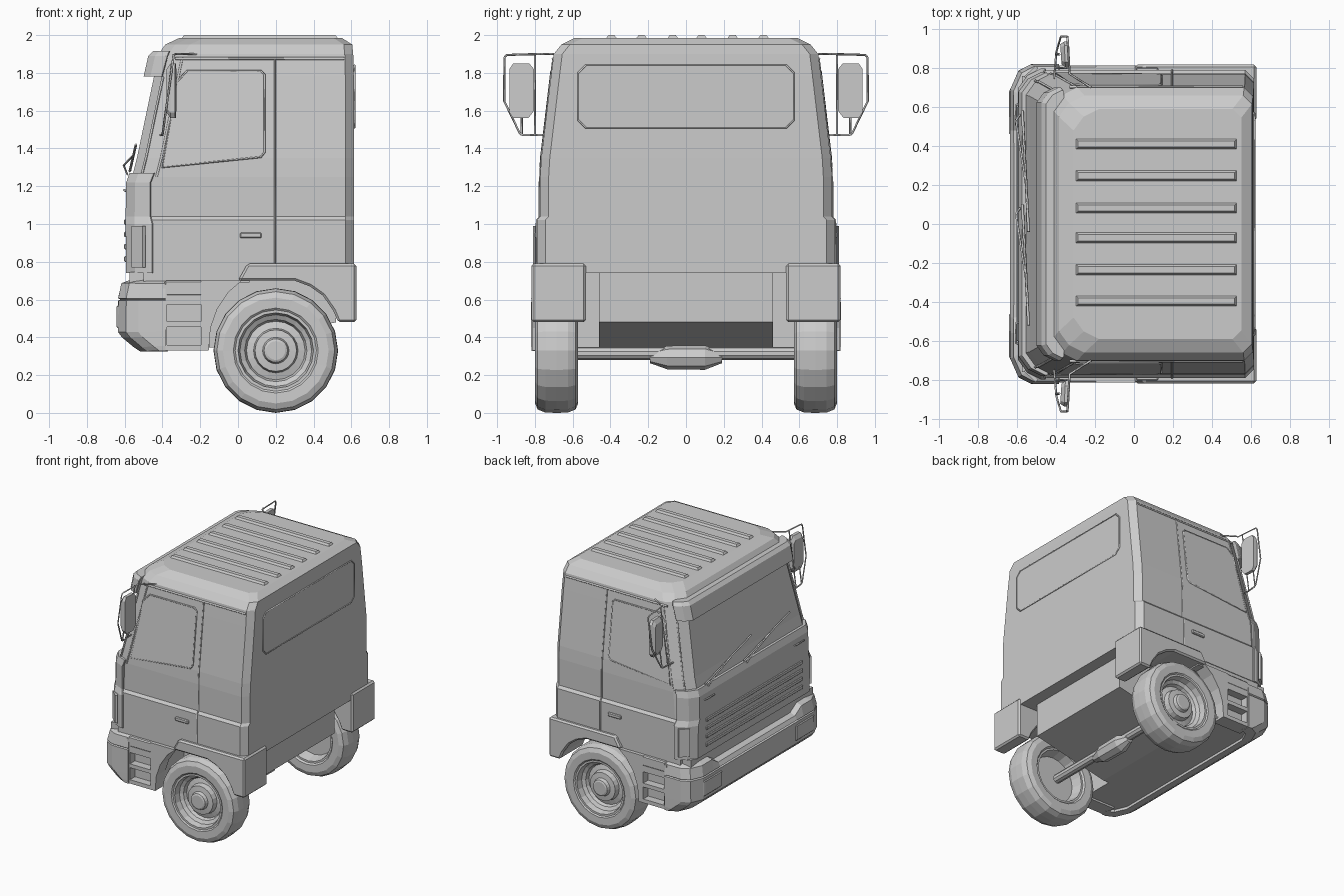
import bpy, bmesh, math
from mathutils import Vector


def mesh(name, verts, faces, mirror=False, bevel=0, solid=0):
    me = bpy.data.meshes.new(name)
    me.from_pydata([tuple(v) for v in verts], [], faces)
    bm = bmesh.new()
    bm.from_mesh(me)
    bmesh.ops.recalc_face_normals(bm, faces=bm.faces)
    bm.to_mesh(me)
    bm.free()
    ob = bpy.data.objects.new(name, me)
    bpy.context.collection.objects.link(ob)
    if solid:
        m = ob.modifiers.new("Solid", 'SOLIDIFY')
        m.thickness, m.offset = solid, 0
    if bevel:
        m = ob.modifiers.new("Bevel", 'BEVEL')
        m.width, m.segments = bevel, 1
    if mirror:
        m = ob.modifiers.new("Mirror", 'MIRROR')
        m.use_axis = (False, True, False)
        m.use_mirror_merge = False
    return ob


def loft(name, rings, closed=True, caps=True, skip=(), **kw):
    n = len(rings[0])
    verts = [v for r in rings for v in r]
    faces = []
    for i in range(len(rings) - 1):
        for j in range(n if closed else n - 1):
            if (i, j) not in skip:
                k = (j + 1) % n
                faces.append((i*n + j, i*n + k, (i+1)*n + k, (i+1)*n + j))
    if caps:
        faces += [tuple(range(n)), tuple(range(len(verts) - n, len(verts)))]
    return mesh(name, verts, faces, **kw)


def box(name, x, y, z, **kw):
    return loft(name, [[(x[0], y[0], h), (x[1], y[0], h), (x[1], y[1], h), (x[0], y[1], h)] for h in z], **kw)


def plate(name, pts, y0, y1, **kw):
    """Side profile in x,z extruded along y."""
    return loft(name, [[(x, y, z) for x, z in pts] for y in (y0, y1)], **kw)


def lathe(name, profile, cx, cy, cz, n, **kw):
    """Profile of (radius, offset) turned about the y direction."""
    rings = [[(cx + r*math.sin(2*math.pi*k/n), cy + o, cz - r*math.cos(2*math.pi*k/n)) for k in range(n)]
             for r, o in profile]
    return loft(name, rings, **kw)


def tube(name, pts, r=0.005, cyclic=False, both=True):
    for s in ((1, -1) if both else (1,)):
        cu = bpy.data.curves.new(name, 'CURVE')
        cu.dimensions, cu.bevel_depth, cu.bevel_resolution = '3D', r, 0
        cu.use_fill_caps = True
        sp = cu.splines.new('POLY')
        sp.points.add(len(pts) - 1)
        for p, (x, y, z) in zip(sp.points, pts):
            p.co = (x, y*s, z, 1)
        sp.use_cyclic_u = cyclic
        bpy.context.collection.objects.link(bpy.data.objects.new(name, cu))


def ring(z, xf, xb, hy, cf=0.13, cb=0.045):
    """Plan outline with rounded front corners and chamfered back corners."""
    half = [(xf, hy - cf*0.85), (xf + cf*0.4, hy - cf*0.3), (xf + cf, hy), (xb - cb, hy), (xb, hy - cb)]
    return [(x, y, z) for x, y in half] + [(x, -y, z) for x, y in reversed(half)]


# Cab shell
SECTIONS = [(0.74, -0.575, 0.615, 0.79), (1.02, -0.575, 0.615, 0.79), (1.04, -0.575, 0.615, 0.772),
            (1.25, -0.56, 0.615, 0.772), (1.35, -0.535, 0.615, 0.766), (1.78, -0.445, 0.613, 0.715),
            (1.90, -0.42, 0.61, 0.70), (1.95, -0.385, 0.605, 0.66), (1.985, -0.31, 0.55, 0.59)]
loft("cab_shell", [ring(*s) for s in SECTIONS])


def at(z, col):
    for a, b in zip(SECTIONS, SECTIONS[1:]):
        if a[0] <= z <= b[0]:
            return a[col] + (b[col] - a[col])*(z - a[0])/(b[0] - a[0])


def side(x, z, off=0.0):
    return (x, at(z, 3) + off, z)


# Front mask and sun visor
loft("front_mask", [ring(z, xf, xb, hy, 0.12, 0.005) for z, xf, xb, hy in
     [(0.74, -0.592, -0.45, 0.798), (1.0, -0.595, -0.45, 0.798), (1.04, -0.595, -0.46, 0.78),
      (1.22, -0.592, -0.46, 0.78), (1.27, -0.575, -0.44, 0.775)]])
loft("sun_visor", [ring(1.78, -0.50, -0.40, 0.70, 0.09, 0.005), ring(1.89, -0.475, -0.37, 0.70, 0.09, 0.005),
                   ring(1.915, -0.45, -0.36, 0.685, 0.08, 0.005)])

# Grille bars, corner deflectors, grab handles
for z in (0.80, 0.865, 0.93, 0.995):
    box("grille_bar", (-0.603, -0.58), (-0.6, 0.6), (z, z + 0.03), bevel=0.005)
loft("corner_deflector", [[(-0.565, 0.755, z), (-0.505, 0.81, z), (-0.49, 0.80, z), (-0.54, 0.74, z)]
                          for z in (0.77, 0.99)], mirror=True)
tube("front_handle", [(-0.58, 0.50, 1.17), (-0.605, 0.51, 1.18), (-0.605, 0.61, 1.18), (-0.58, 0.62, 1.17)], 0.006)

# Windshield frame and wipers
tube("windshield_trim", [(at(z, 1) + 0.048, at(z, 3) - 0.037, z) for z in (1.27, 1.35, 1.78)], 0.007)
tube("pillar_trim", [side(at(z, 1) + 0.13, z, -0.002) for z in (1.25, 1.35, 1.78, 1.88)], 0.007)
for y in (0.58, 0.1):
    tube("wiper_blade", [(at(z, 1) - 0.02, y - d, z) for d, z in ((0, 1.28), (0.62, 1.42))], 0.007, both=False)
    tube("wiper_arm", [(-0.585, y - 0.02, 1.26), (-0.605, y - 0.05, 1.31), (at(1.36, 1) - 0.025, y - 0.35, 1.36)],
         0.006, both=False)

# Roof ribs
for y in (0.41, 0.247, 0.082, -0.07, -0.235, -0.395):
    loft("roof_rib", [[(-0.30 + i, y - 0.03 + i, z), (0.53 - i, y - 0.03 + i, z), (0.53 - i, y + 0.03 - i, z),
                       (-0.30 + i, y + 0.03 - i, z)] for i, z in ((0, 1.98), (0.014, 2.0))])

# Doors: window, seams, handle, drip rail
win = [(-0.40, 1.30), (-0.325, 1.75), (-0.27, 1.81), (0.12, 1.81), (0.14, 1.79), (0.14, 1.38), (0.12, 1.355)]
loft("door_window", [[side(x, z, o) for x, z in win] for o in (-0.02, 0.003)], mirror=True)
tube("window_seal", [side(x, z, 0.001) for x, z in win], 0.006, True)
tube("door_seam", [side(0.195, z) for z in (0.79, 1.02, 1.04, 1.25, 1.35, 1.78, 1.87)], 0.005)
tube("drip_rail", [side(-0.33, 1.875), side(0.56, 1.875)], 0.008)
box("door_handle", (0.01, 0.125), (0.78, 0.803), (0.925, 0.955), mirror=True, bevel=0.006)

# Rear window
rw = [(-0.57, 1.55), (-0.53, 1.51), (0.53, 1.51), (0.57, 1.55), (0.57, 1.80), (0.53, 1.84), (-0.53, 1.84), (-0.57, 1.80)]
loft("rear_window", [[(x, y, z) for y, z in rw] for x in (0.60, 0.617)])
tube("rear_window_seal", [(0.616, y, z) for y, z in rw], 0.006, True, both=False)

# Hollow bumper with raised corners and a lower slot
rows = []
for z, xf, hy, dip in [(0.695, -0.565, 0.77, 0.05), (0.68, -0.61, 0.80, 0.05), (0.61, -0.625, 0.81, 0),
                       (0.60, -0.612, 0.80, 0), (0.59, -0.625, 0.81, 0), (0.43, -0.625, 0.81, 0),
                       (0.405, -0.605, 0.81, 0), (0.355, -0.545, 0.81, 0), (0.335, -0.515, 0.81, 0),
                       (0.335, -0.47, 0.76, 0)]:
    half = [(-0.385, hy, z), (xf + 0.10, hy, z), (xf + 0.04, hy - 0.03, z), (xf, hy - 0.12, z),
            (xf, 0.56, z), (xf, 0.48, z - dip), (xf, 0.25, z - dip)]
    rows.append(half + [(x, -y, h) for x, y, h in reversed(half)])
loft("front_bumper", rows, closed=False, caps=False, skip={(6, 6)}, solid=0.02)
box("bumper_mount", (-0.575, -0.40), (-0.76, 0.76), (0.58, 0.745))
loft("headlight", [[(-0.642, 0.46, z), (-0.642, 0.68, z), (-0.56, 0.80, z), (-0.54, 0.80, z), (-0.60, 0.46, z)]
                   for z in (0.45, 0.57)], mirror=True, bevel=0.006)

# Boarding steps and side sill
box("front_floor", (-0.48, -0.15), (-0.75, 0.75), (0.345, 0.745))
box("step_cover", (-0.39, -0.18), (0.70, 0.812), (0.62, 0.70), mirror=True, bevel=0.008)
box("side_sill", (-0.50, 0.06), (0.70, 0.785), (0.69, 0.75), mirror=True)
for z0, z1 in ((0.33, 0.36), (0.455, 0.485), (0.575, 0.625)):
    box("step_tread", (-0.39, -0.17), (0.70, 0.812), (z0, z1), mirror=True)
box("step_post", (-0.40, -0.375), (0.70, 0.812), (0.33, 0.68), mirror=True)
plate("arch_front", [(-0.195, 0.33), (-0.155, 0.33), (-0.145, 0.45), (-0.11, 0.55), (-0.05, 0.64),
                     (0.02, 0.70), (-0.195, 0.70)], 0.70, 0.812, mirror=True)

# Rear mudguards
plate("rear_mudguard", [(0.0, 0.70), (0.05, 0.79), (0.627, 0.79), (0.627, 0.48), (0.53, 0.48), (0.505, 0.54),
                        (0.45, 0.62), (0.38, 0.67), (0.30, 0.70)], 0.53, 0.818, mirror=True, bevel=0.012)

# Underbody, axle and differential
plate("chassis_tub", [(-0.48, 0.345), (-0.10, 0.345), (0.52, 0.48), (0.52, 0.75), (-0.48, 0.75)], -0.46, 0.46)
lathe("axle", [(0.035, -0.62), (0.035, 0.62)], 0.2, 0, 0.315, 10)
lathe("differential", [(0.03, -0.19), (0.062, -0.10), (0.065, 0.10), (0.03, 0.19)], 0.2, 0, 0.293, 8)

# Wheels
tire = [(0.205, -0.09), (0.225, -0.112), (0.28, -0.114), (0.312, -0.10), (0.328, -0.06), (0.33, 0),
        (0.328, 0.06), (0.312, 0.10), (0.28, 0.114), (0.225, 0.112), (0.205, 0.095)]
rim = [(0.05, -0.02), (0.18, -0.02), (0.20, -0.10), (0.215, -0.10), (0.215, 0.105), (0.20, 0.105), (0.19, 0.06),
       (0.165, 0.045), (0.155, 0.02), (0.118, 0.03), (0.11, 0.07), (0.07, 0.075), (0.062, 0.10), (0.05, 0.105)]
lathe("tire", tire, 0.2, 0.685, 0.33, 20, mirror=True, caps=False)
lathe("wheel_rim", rim, 0.2, 0.685, 0.33, 20, mirror=True)

# Mirrors with tubular brackets
def lean(y, z):
    return (-0.34 - 0.06*(1.9 - z)/0.43, y, z)


tube("mirror_frame", [(-0.22, 0.70, 1.90), (-0.33, 0.77, 1.90), lean(0.95, 1.895), lean(0.962, 1.88),
                      lean(0.962, 1.65), lean(0.88, 1.48), lean(0.86, 1.47), (-0.41, 0.745, 1.47)], 0.006)
tube("mirror_post", [lean(0.80, 1.90), lean(0.80, 1.47)], 0.006)
tube("mirror_stay", [lean(0.87, 1.60), lean(0.87, 1.47)], 0.006)
plan = [(0.805, 1.60), (0.835, 1.56), (0.915, 1.56), (0.935, 1.59), (0.935, 1.82), (0.915, 1.85), (0.83, 1.85), (0.805, 1.82)]
loft("mirror_head", [[(x + 0.1*(0.87 - y)*0.5, 0.87 + (y - 0.87)*k, 1.705 + (z - 1.705)*k) for y, z in plan]
                     for x, k in ((-0.375, 0.8), (-0.355, 1), (-0.33, 1))], mirror=True)
